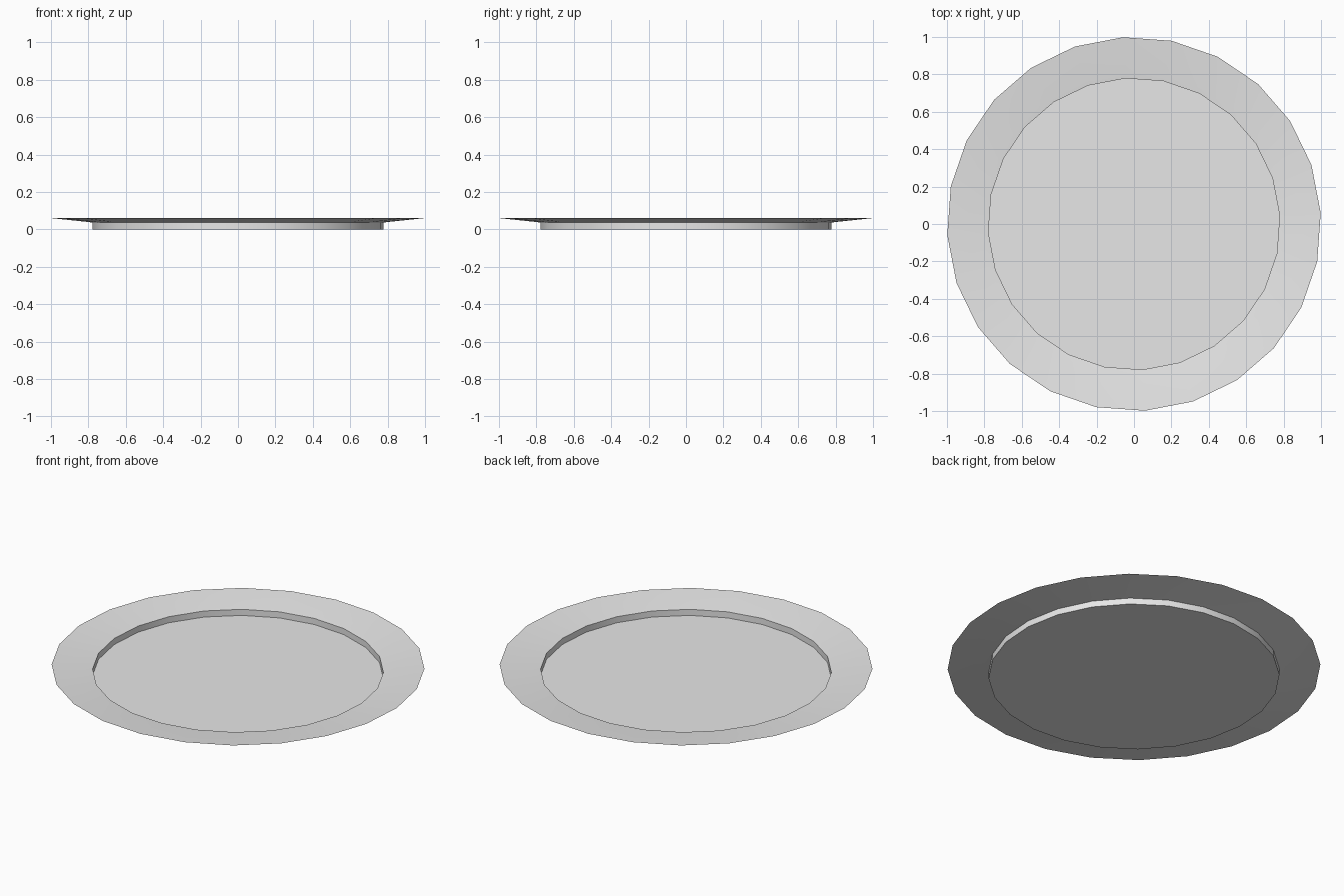
import bpy
import bmesh
from math import cos, sin, pi, radians

cube = bpy.data.objects.get("Cube")
if cube:
    bpy.data.objects.remove(cube, do_unlink=True)

SIDES = 24
TURN = radians(3.4)

# Light grey glaze
glaze = bpy.data.materials.new("light_grey")
glaze.use_nodes = True
colour = (0.8, 0.8, 0.8, 1)
glaze.diffuse_color = colour
glaze.node_tree.nodes["Principled BSDF"].inputs["Base Color"].default_value = colour

# Thin plate: foot of the wall, top of the wall, soft lip, outer edge (radius, height)
profile = [(0.78, 0.0), (0.78, 0.036), (0.81, 0.04), (1.0, 0.06)]

bm = bmesh.new()
rings = []
for radius, height in profile:
    angles = [TURN + 2 * pi * i / SIDES for i in range(SIDES)]
    rings.append([bm.verts.new((radius * cos(a), radius * sin(a), height)) for a in angles])

# Flat floor, then the wall and the flared rim
bm.faces.new(rings[0])
for inner, outer in zip(rings, rings[1:]):
    for i in range(SIDES):
        j = (i + 1) % SIDES
        bm.faces.new((inner[i], outer[i], outer[j], inner[j]))

mesh = bpy.data.meshes.new("plate")
bm.to_mesh(mesh)
bm.free()
mesh.materials.append(glaze)
plate = bpy.data.objects.new("plate", mesh)
bpy.context.collection.objects.link(plate)

# Smooth the wall and rim, keep the floor corner and lip sharp
bpy.ops.object.select_all(action="DESELECT")
plate.select_set(True)
bpy.context.view_layer.objects.active = plate
bpy.ops.object.shade_smooth_by_angle(angle=radians(30))
